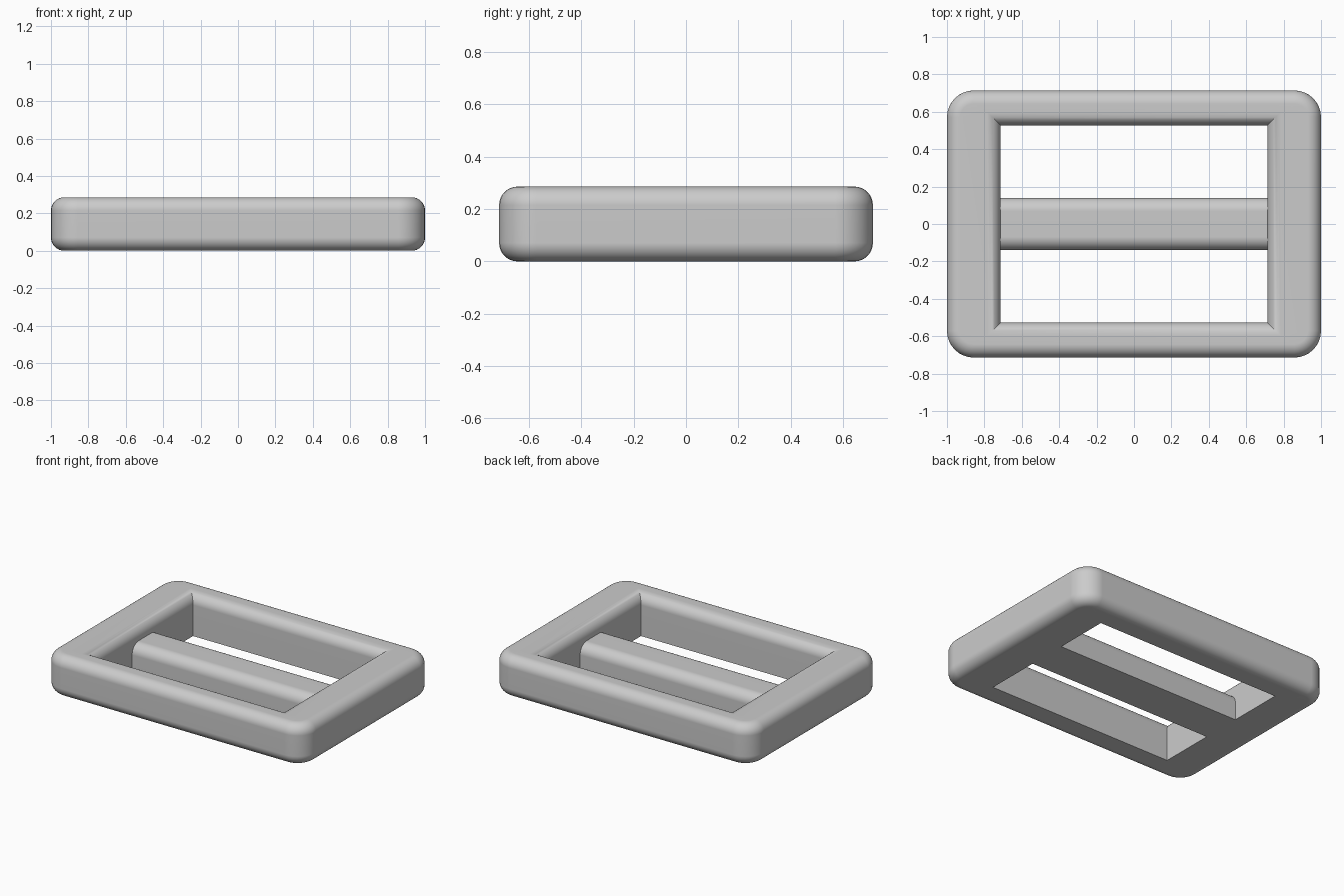
import bpy, bmesh
from math import sin, cos, pi, radians

default = bpy.data.objects.get("Cube")
if default:
    bpy.data.objects.remove(default)

HALF_X, HALF_Y, HEIGHT = 1.0, 0.714, 0.286
HOLE_X, HOLE_Y = 0.714, 0.527
FILLET, CORNER = 0.071, 0.143
BAR_HALF, BAR_HEIGHT = 0.14, 0.195
STEPS = 8

grey = bpy.data.materials.new("moulded grey")
grey.use_nodes = True
colour = (0.6, 0.6, 0.6, 1)
grey.diffuse_color = colour
grey.node_tree.nodes["Principled BSDF"].inputs["Base Color"].default_value = colour


def arc(start, end):
    """Angles of one fillet, in radians."""
    return [radians(start + (end - start) * i / STEPS) for i in range(STEPS + 1)]


def rounded_rect(hx, hy, r, z):
    """Loop of points; a zero radius gives coincident corner points."""
    return [(sx * (hx - r) + r * cos(a), sy * (hy - r) + r * sin(a), z)
            for sx, sy, q in ((1, 1, 0), (-1, 1, 90), (-1, -1, 180), (1, -1, 270))
            for a in arc(q, q + 90)]


def loft(name, loops, closed):
    """Skin consecutive loops; closed also joins the last to the first."""
    bm = bmesh.new()
    rings = [[bm.verts.new(p) for p in loop] for loop in loops]
    pairs = list(zip(rings, rings[1:])) + ([(rings[-1], rings[0])] if closed else [])
    for a, b in pairs:
        for i in range(len(a)):
            j = (i + 1) % len(a)
            bm.faces.new((a[i], a[j], b[j], b[i]))
    bmesh.ops.remove_doubles(bm, verts=bm.verts, dist=1e-5)
    bmesh.ops.recalc_face_normals(bm, faces=bm.faces)
    mesh = bpy.data.meshes.new(name)
    bm.to_mesh(mesh)
    bm.free()
    mesh.materials.append(grey)
    obj = bpy.data.objects.new(name, mesh)
    bpy.context.collection.objects.link(obj)
    bpy.ops.object.select_all(action="DESELECT")
    obj.select_set(True)
    bpy.context.view_layer.objects.active = obj
    bpy.ops.object.shade_smooth_by_angle(angle=radians(30))
    weighted = obj.modifiers.new("even shading", "WEIGHTED_NORMAL")
    weighted.keep_sharp = True
    return obj


# Frame: flat underside, filleted outside, filleted upper rim of the opening
loops = [rounded_rect(HOLE_X, HOLE_Y, 0, 0)]
for start, centre_z in ((-90, FILLET), (0, HEIGHT - FILLET)):
    for a in arc(start, start + 90):
        inset = FILLET * (1 - cos(a))
        loops.append(rounded_rect(HALF_X - inset, HALF_Y - inset, CORNER - inset,
                                  centre_z + FILLET * sin(a)))
for a in arc(90, 0):
    outset = FILLET * (1 - cos(a))
    loops.append(rounded_rect(HOLE_X + outset, HOLE_Y + outset, 0,
                              HEIGHT - FILLET + FILLET * sin(a)))
loft("frame", loops, True)

# Centre bar: flat underside flush with the frame, rounded upper edges
profile = [(-BAR_HALF, 0), (BAR_HALF, 0)]
for side, q in ((1, 0), (-1, 90)):
    profile += [(side * (BAR_HALF - FILLET) + FILLET * cos(a),
                 BAR_HEIGHT - FILLET + FILLET * sin(a)) for a in arc(q, q + 90)]
loft("centre_bar", [[(x, y, z) for y, z in profile] for x in (-HOLE_X, HOLE_X)], False)
